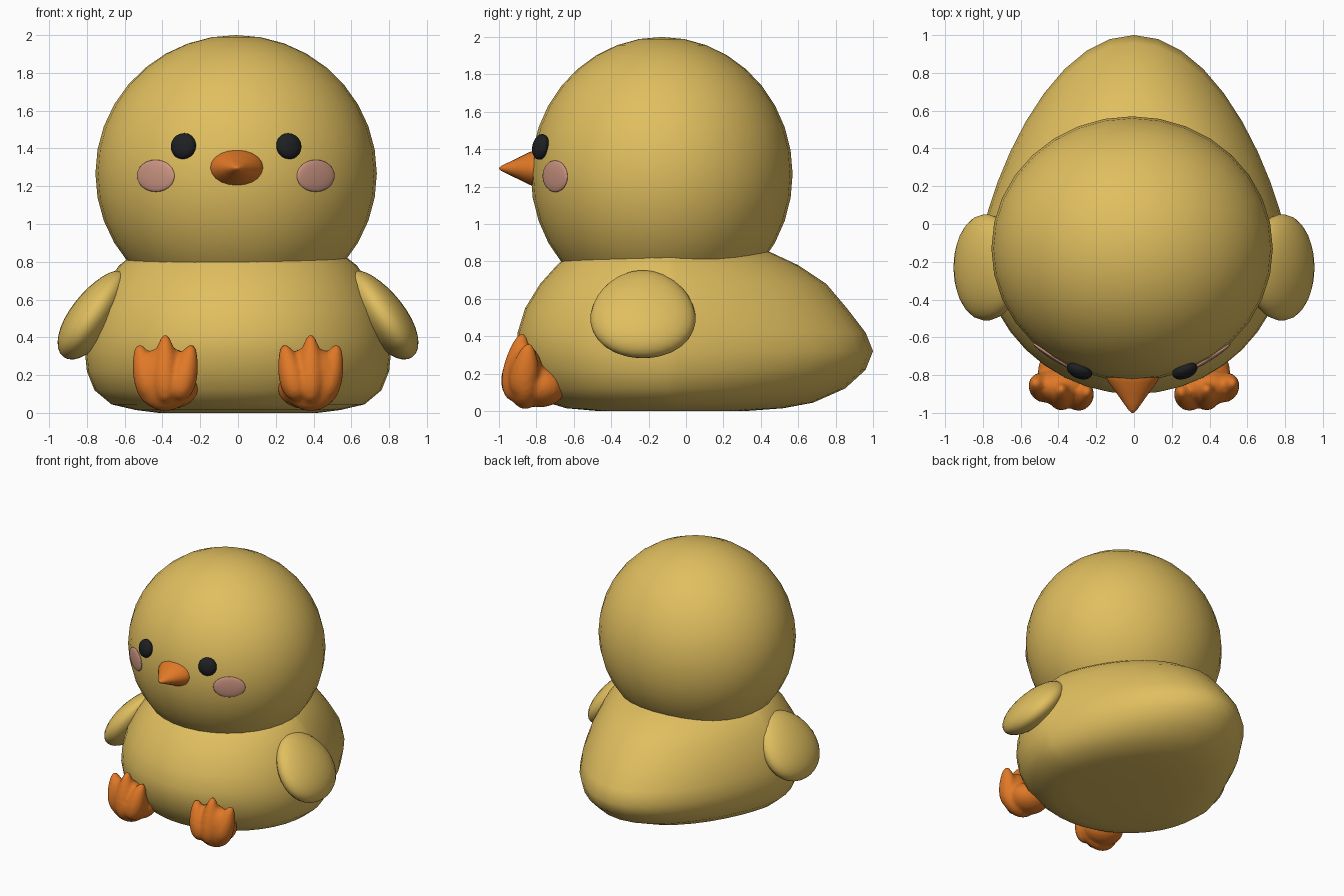
import bpy, bmesh
from math import sin, cos, pi, radians, sqrt
from mathutils import Matrix, Vector, Euler

cube = bpy.data.objects.get("Cube")
if cube:
    bpy.data.objects.remove(cube, do_unlink=True)


def material(name, rgb):
    m = bpy.data.materials.new(name)
    m.use_nodes = True
    m.diffuse_color = (*rgb, 1)
    bsdf = m.node_tree.nodes["Principled BSDF"]
    bsdf.inputs["Base Color"].default_value = (*rgb, 1)
    bsdf.inputs["Roughness"].default_value = 0.8
    return m


yellow = material("soft_yellow", (0.75, 0.52, 0.115))
orange = material("orange", (0.75, 0.19, 0.02))
black = material("eye_black", (0.013, 0.014, 0.016))
pink = material("cheek_pink", (0.62, 0.31, 0.23))


def finish(name, bm, mat):
    bmesh.ops.recalc_face_normals(bm, faces=bm.faces[:])
    for f in bm.faces:
        f.smooth = True
    mesh = bpy.data.meshes.new(name)
    bm.to_mesh(mesh)
    bm.free()
    mesh.materials.append(mat)
    ob = bpy.data.objects.new(name, mesh)
    bpy.context.collection.objects.link(ob)
    return ob


def add_ellipsoid(bm, loc, radii, rot=None, taper=0.0, segs=28):
    """Sphere scaled, narrowed towards its top by taper, turned and placed."""
    verts = bmesh.ops.create_uvsphere(bm, u_segments=segs, v_segments=segs // 2 + 2, radius=1)["verts"]
    rot = rot or Matrix.Identity(3)
    for v in verts:
        k = 1 - taper * v.co.z
        p = Vector((v.co.x * radii[0] * k, v.co.y * radii[1] * k, v.co.z * radii[2]))
        v.co = rot @ p + Vector(loc)


def ellipsoid(name, mat, *args, **kw):
    bm = bmesh.new()
    add_ellipsoid(bm, *args, **kw)
    return finish(name, bm, mat)


def loft(name, mat, rings):
    """Skin a stack of closed rings and cap both ends."""
    bm = bmesh.new()
    loops = [[bm.verts.new(p) for p in ring] for ring in rings]
    n = len(loops[0])
    for a, b in zip(loops, loops[1:]):
        for i in range(n):
            j = (i + 1) % n
            bm.faces.new((a[i], a[j], b[j], b[i]))
    bm.faces.new(loops[0])
    bm.faces.new(loops[-1])
    return finish(name, bm, mat)


# Body: egg-shaped rings (height, half width, front, back) tapering to a tail
levels = [
    (0.0, 0.42, -0.47, 0.32), (0.015, 0.54, -0.64, 0.52), (0.045, 0.67, -0.74, 0.68),
    (0.12, 0.76, -0.82, 0.85), (0.22, 0.80, -0.87, 0.96), (0.32, 0.81, -0.90, 1.0),
    (0.42, 0.80, -0.90, 0.96), (0.55, 0.765, -0.86, 0.86), (0.68, 0.70, -0.78, 0.75),
    (0.78, 0.63, -0.69, 0.60), (0.85, 0.54, -0.61, 0.45), (0.92, 0.30, -0.40, 0.20),
]
MID = -0.1


def body_ring(z, w, front, back, n=40):
    ring = []
    for i in range(n):
        t = 2 * pi * i / n
        c = cos(t)
        y = MID + (back - MID) * c ** 1.55 if c > 0 else MID + (MID - front) * c
        ring.append((w * sin(t), y, z))
    return ring


loft("body", yellow, [body_ring(*lv) for lv in levels])

# Head
HEAD = Vector((-0.01, -0.13, 1.267))
HR = Vector((0.745, 0.70, 0.733))
ellipsoid("head", yellow, HEAD, HR, segs=32)


def on_face(x, z):
    """Point on the front of the head and a turn whose local z faces outward."""
    dx, dz = (x - HEAD.x) / HR.x, (z - HEAD.z) / HR.z
    dy = -sqrt(1 - dx * dx - dz * dz)
    p = HEAD + Vector((dx * HR.x, dy * HR.y, dz * HR.z))
    normal = Vector((dx / HR.x, dy / HR.y, dz / HR.z)).normalized()
    side = Vector((0, 0, 1)).cross(normal).normalized()
    up = normal.cross(side)
    return p, normal, Matrix((side, up, normal)).transposed()


# Eyes, cheeks, wings and feet on both sides
for s, tag in ((1, "left"), (-1, "right")):
    p, n, r = on_face(s * 0.275 - 0.01, 1.41)
    ellipsoid(tag + "_eye", black, p + n * 0.012, (0.07, 0.07, 0.04), r, segs=20)

    p, n, r = on_face(s * 0.427 - 0.012, 1.255)
    ellipsoid(tag + "_cheek", pink, p - n * 0.006, (0.12, 0.085, 0.016), r, segs=24)

    turn = Euler((0, radians(-35 * s), 0)).to_matrix()
    ellipsoid(tag + "_wing", yellow, (s * 0.765, -0.23, 0.52), (0.118, 0.28, 0.275), turn, taper=0.12)

    # Foot: sole, heel and three fanned toes fused together
    bm = bmesh.new()
    add_ellipsoid(bm, (s * 0.385, -0.86, 0.18), (0.165, 0.10, 0.17), segs=20)
    add_ellipsoid(bm, (s * 0.36, -0.78, 0.13), (0.15, 0.14, 0.11), segs=20)
    for off, height, lean, y in ((-0.105, 0.215, -14, -0.905), (0, 0.235, 0, -0.90), (0.105, 0.215, 14, -0.86)):
        tilt = Euler((radians(-8), radians(lean * s), 0)).to_matrix()
        add_ellipsoid(bm, (s * (0.385 + off), y, height), (0.068, 0.075, 0.185 if off == 0 else 0.155),
                      tilt, taper=0.3, segs=20)
    foot = finish(tag + "_foot", bm, orange)
    fuse = foot.modifiers.new("fuse", "REMESH")
    fuse.mode = "VOXEL"
    fuse.voxel_size = 0.014
    fuse.use_smooth_shade = True
    soft = foot.modifiers.new("soften", "SMOOTH")
    soft.iterations = 3

# Beak: oval rings (y, size) closing to a blunt tip
beak = [(-0.72, 0.95), (-0.80, 1.0), (-0.84, 0.86), (-0.90, 0.56), (-0.95, 0.32), (-0.985, 0.15), (-1.0, 0.03)]
loft("beak", orange, [
    [(-0.007 + 0.147 * k * cos(2 * pi * i / 20), y, 1.297 + 0.1 * k * sin(2 * pi * i / 20)) for i in range(20)]
    for y, k in beak])
